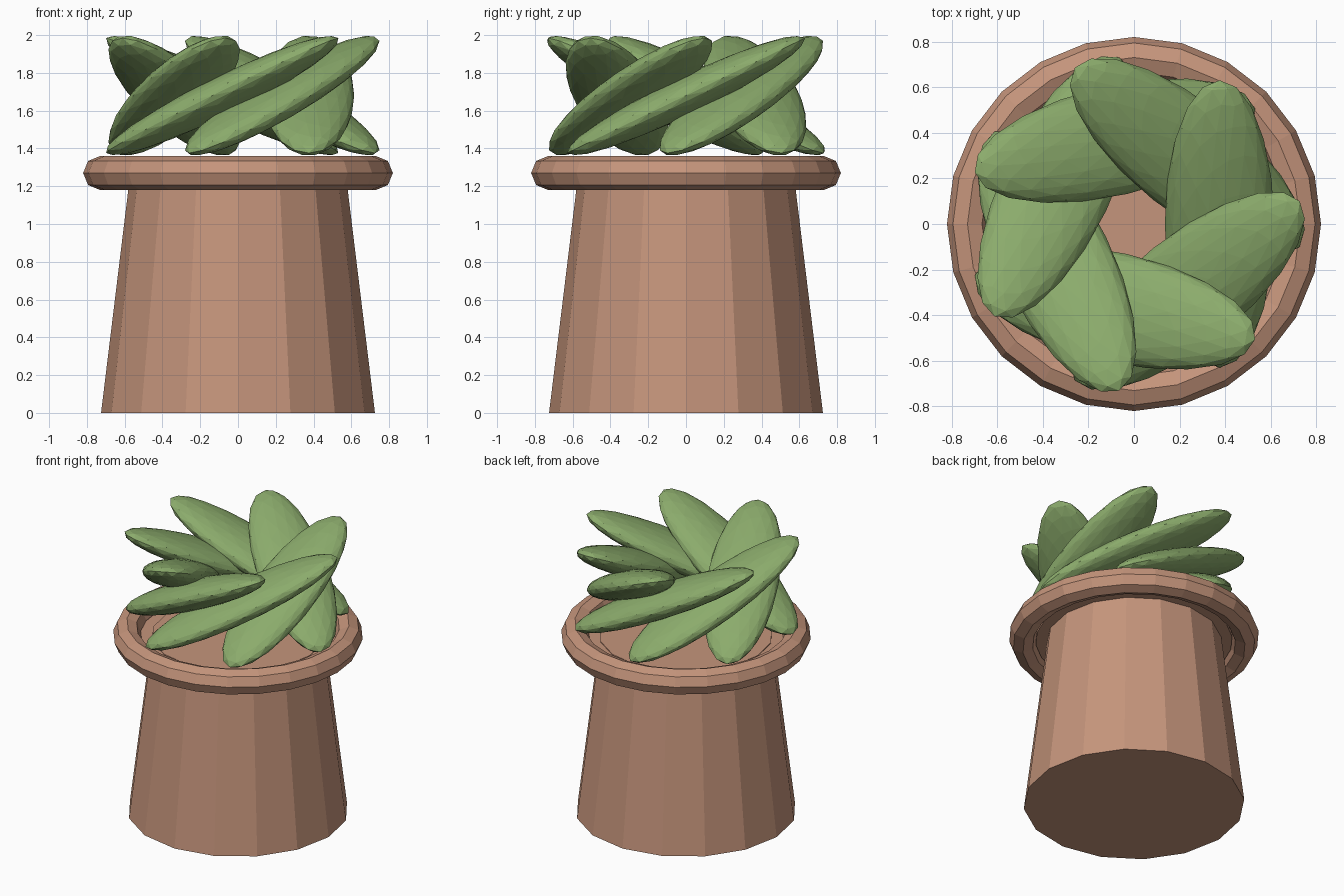
import bpy
import math

if "Cube" in bpy.data.objects:
    bpy.data.objects.remove(bpy.data.objects["Cube"])


def material(name, color):
    m = bpy.data.materials.new(name)
    m.diffuse_color = (*color, 1)
    m.use_nodes = True
    m.node_tree.nodes["Principled BSDF"].inputs["Base Color"].default_value = m.diffuse_color
    return m


clay = material("clay", (0.56, 0.30, 0.20))
green = material("leaf_green", (0.26, 0.41, 0.15))


def finish(name, mat):
    ob = bpy.context.object
    ob.name = name
    ob.data.materials.append(mat)
    return ob


# Tapered 16-sided pot body
bpy.ops.mesh.primitive_cone_add(vertices=16, radius1=0.725, radius2=0.57,
                                depth=1.27, location=(0, 0, 0.635))
finish("pot_body", clay)

# Rounded rim
bpy.ops.mesh.primitive_torus_add(major_radius=0.73, minor_radius=0.09,
                                 major_segments=24, minor_segments=8,
                                 location=(0, 0, 1.27))
finish("pot_rim", clay)

# Shallow disc closing the gap between rim and body
bpy.ops.mesh.primitive_cylinder_add(vertices=24, radius=0.645, depth=0.03,
                                    location=(0, 0, 1.25))
finish("soil_disc", clay)

# Ring of seven flattened leaves, each leaning along the ring's tangent
LEAVES = 7
for i in range(LEAVES):
    a = 2 * math.pi * i / LEAVES
    bpy.ops.mesh.primitive_ico_sphere_add(
        subdivisions=3, radius=1,
        location=(0.375 * math.cos(a), 0.375 * math.sin(a), 1.68),
        rotation=(0.45, 0, a))
    leaf = finish(f"leaf_{i + 1}", green)
    leaf.scale = (0.24, 0.70, 0.10)
